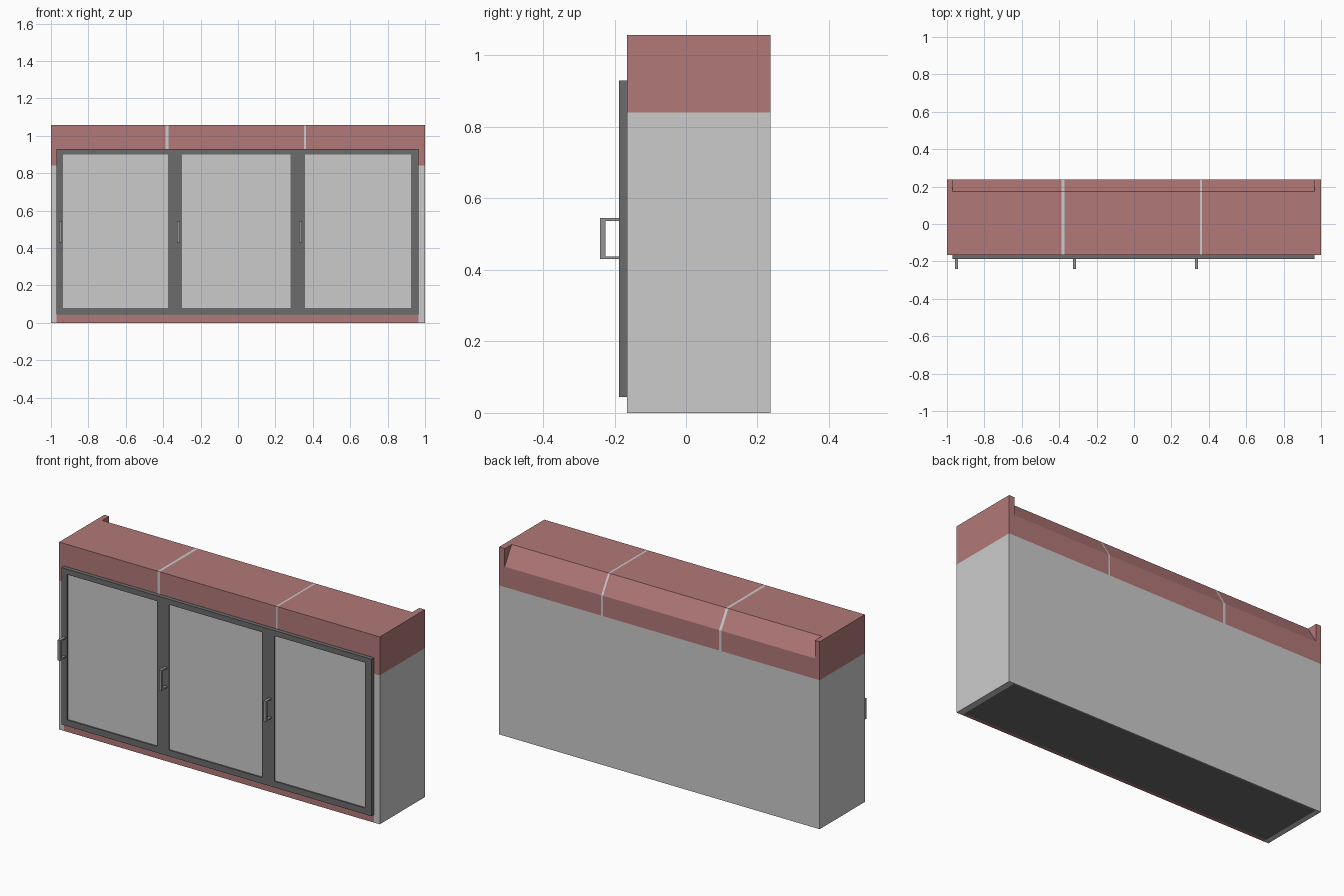
import bpy, bmesh

if "Cube" in bpy.data.objects:
    bpy.data.objects.remove(bpy.data.objects["Cube"])

def material(name, rgb):
    m = bpy.data.materials.new(name)
    m.diffuse_color = (*rgb, 1)
    m.use_nodes = True
    m.node_tree.nodes["Principled BSDF"].inputs["Base Color"].default_value = m.diffuse_color
    return m

RED = material("red_trim", (0.45, 0.19, 0.19))
DARK = material("dark_frame", (0.15, 0.15, 0.15))
MID = material("handle_grey", (0.3, 0.3, 0.3))

def extrude_x(name, profile, x0, x1, mat=None):
    """Extrude a (y, z) outline from x0 to x1."""
    bm = bmesh.new()
    face = bm.faces.new([bm.verts.new((x0, y, z)) for y, z in profile])
    r = bmesh.ops.extrude_face_region(bm, geom=[face])
    for v in r["geom"]:
        if isinstance(v, bmesh.types.BMVert):
            v.co.x = x1
    bmesh.ops.recalc_face_normals(bm, faces=bm.faces)
    me = bpy.data.meshes.new(name)
    bm.to_mesh(me)
    bm.free()
    ob = bpy.data.objects.new(name, me)
    bpy.context.collection.objects.link(ob)
    if mat:
        me.materials.append(mat)
    return ob

def box(name, x0, x1, y0, y1, z0, z1, mat=None):
    return extrude_x(name, [(y0, z0), (y1, z0), (y1, z1), (y0, z1)], x0, x1, mat)

F, B = -0.165, 0.237          # front and back of carcass
L, R = -0.97, 0.965           # inner faces of the side panels
TOP, BAND, BASE = 1.057, 0.84, 0.042

# Side panels: grey below, red band above
for side, x0, x1 in (("left", -1, L), ("right", R, 1)):
    box(side + "_side_panel", x0, x1, F, B, 0, BAND)
    box(side + "_side_band", x0, x1, F, B, BAND, TOP, RED)

# Carcass, floor and plinth
box("carcass", L, R, F, B, BASE, BAND)
box("floor", L, R, F + 0.02, B - 0.005, 0, BASE, DARK)
box("back_skirt", L, R, B - 0.005, B, 0, BASE)
box("front_plinth", L, R, F, F + 0.02, 0, BASE, RED)

# Top hood with sloped back edge, divided by grey seam strips
hood = [(F, BAND), (B, BAND), (B, 0.955), (0.175, TOP), (F, TOP)]
cuts = [L, -0.387, -0.372, 0.352, 0.363, R]
for i, (a, b) in enumerate(zip(cuts, cuts[1:])):
    if i % 2:
        extrude_x("seam_strip", hood, a, b)
    else:
        extrude_x("top_hood", hood, a, b, RED)

# Door frame: rails and stiles
DY0, DY1, DZ0, DZ1 = -0.188, F, 0.045, 0.93
box("bottom_rail", L, R, DY0, DY1, DZ0, 0.08, DARK)
box("top_rail", L, R, DY0, DY1, 0.9, DZ1, DARK)
stiles = [(L, -0.935), (-0.375, -0.3), (0.28, 0.358), (0.925, R)]
for a, b in stiles:
    box("door_stile", a, b, DY0, DY1, 0.08, 0.9, DARK)

# Recessed door panels
for (_, a), (b, _) in zip(stiles, stiles[1:]):
    box("door_panel", a, b, DY0 + 0.008, DY1, 0.08, 0.9)

# U-shaped pull handles
o, i, d = -0.24, -0.225, DY0
pull = [(d, 0.43), (o, 0.43), (o, 0.545), (d, 0.545),
        (d, 0.537), (i, 0.537), (i, 0.438), (d, 0.438)]
for x in (-0.95, -0.318, 0.334):
    extrude_x("pull_handle", pull, x - 0.008, x + 0.008, MID)
